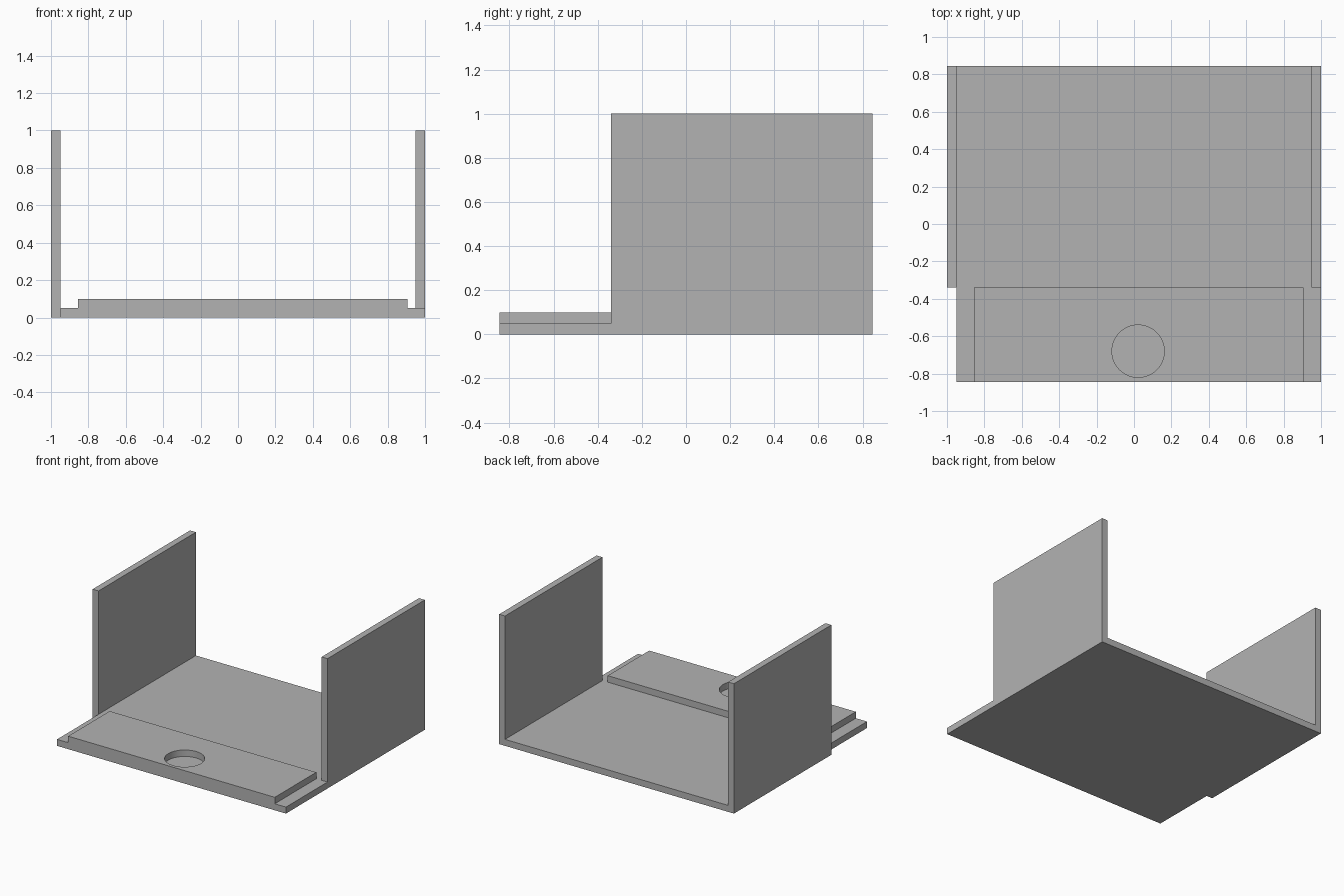
import bpy
import bmesh
import math

cube = bpy.data.objects.get("Cube")
if cube:
    bpy.data.objects.remove(cube, do_unlink=True)

FRONT, BACK, STEP = -0.845, 0.845, -0.34   # depth limits and wall front edge
T = 0.05                                   # sheet thickness

grey = bpy.data.materials.new("plain grey")
grey.use_nodes = True
grey.diffuse_color = (0.45, 0.45, 0.45, 1)
grey.node_tree.nodes["Principled BSDF"].inputs["Base Color"].default_value = grey.diffuse_color


def finish(name, bm):
    bmesh.ops.recalc_face_normals(bm, faces=bm.faces)
    mesh = bpy.data.meshes.new(name)
    bm.to_mesh(mesh)
    bm.free()
    mesh.materials.append(grey)
    ob = bpy.data.objects.new(name, mesh)
    bpy.context.collection.objects.link(ob)
    return ob


def box(name, x, y, z):
    bm = bmesh.new()
    bmesh.ops.create_cube(bm, size=1)
    for v in bm.verts:
        v.co = [a + (c + 0.5) * (b - a) for c, (a, b) in zip(v.co, (x, y, z))]
    return finish(name, bm)


# Floor, and the two walls: one beside the floor, one standing on it
box("floor", (-0.95, 1), (FRONT, BACK), (0, T))
box("right_wall", (-1, -0.95), (STEP, BACK), (0, 1))
box("left_wall", (0.95, 1), (STEP, BACK), (T, 1))

# Raised front panel with a round recess down to the floor
panel = box("front_panel", (-0.855, 0.905), (FRONT, STEP), (T, 2 * T))
bm = bmesh.new()
bmesh.ops.create_cone(bm, cap_ends=True, segments=64, radius1=0.14, radius2=0.14, depth=0.4)
bmesh.ops.translate(bm, vec=(0.022, -0.68, T), verts=bm.verts)
cutter = finish("recess_cutter", bm)
cutter.hide_render = True
cutter.hide_viewport = True
cutter.display_type = 'WIRE'
cut = panel.modifiers.new("round recess", 'BOOLEAN')
cut.operation = 'DIFFERENCE'
cut.solver = 'EXACT'
cut.object = cutter

# Smooth the recess wall, keeping its rim sharp
bpy.ops.object.select_all(action='DESELECT')
bpy.context.view_layer.objects.active = panel
panel.select_set(True)
bpy.ops.object.modifier_apply(modifier=cut.name)
bpy.data.objects.remove(cutter, do_unlink=True)
bpy.ops.object.shade_smooth_by_angle(angle=math.radians(30))
